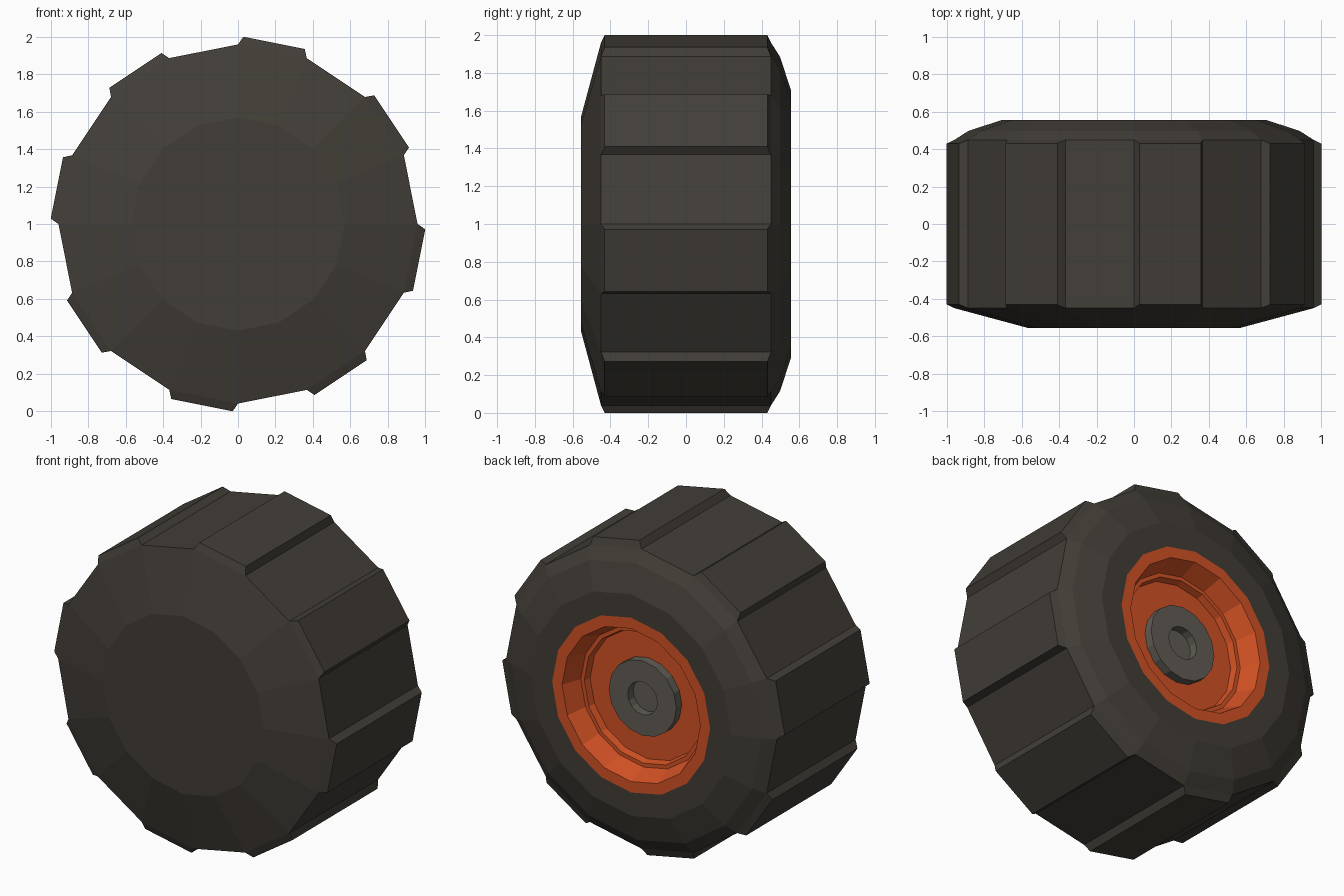
import bpy, bmesh
from math import sin, cos, pi, atan2, degrees

if "Cube" in bpy.data.objects:
    bpy.data.objects.remove(bpy.data.objects["Cube"])

SIDES = 16
CENTRE_Z = 1.0


def material(name, rgb):
    m = bpy.data.materials.new(name)
    m.diffuse_color = (*rgb, 1)
    m.use_nodes = True
    m.node_tree.nodes["Principled BSDF"].inputs["Base Color"].default_value = m.diffuse_color
    return m


def lathe(name, profile, mat, cap_start=False, cap_end=False, raise_treads=False):
    """Revolve (radius, y) points, ordered front to back along the outside, around the y axis."""
    bm = bmesh.new()
    rings = []
    for r, y in profile:
        rings.append([bm.verts.new((r * cos(2 * pi * i / SIDES), y,
                                    CENTRE_Z + r * sin(2 * pi * i / SIDES)))
                      for i in range(SIDES)])
    bands = []
    for a, b in zip(rings, rings[1:]):
        bands.append([bm.faces.new((a[i], b[i], b[(i + 1) % SIDES], a[(i + 1) % SIDES]))
                      for i in range(SIDES)])
    if cap_start:
        bm.faces.new(rings[0])
    if cap_end:
        bm.faces.new(rings[-1][::-1])
    bm.normal_update()
    # every other face of the tread band becomes a raised block
    if raise_treads:
        blocks = bands[1][1::2]
        bmesh.ops.inset_individual(bm, faces=blocks, thickness=0.028, depth=0.046)
    me = bpy.data.meshes.new(name)
    bm.to_mesh(me)
    bm.free()
    me.materials.append(mat)
    ob = bpy.data.objects.new(name, me)
    bpy.context.collection.objects.link(ob)
    return ob


rubber = material("rubber", (0.055, 0.048, 0.039))
orange = material("orange_paint", (0.65, 0.085, 0.018))
metal = material("hub_metal", (0.12, 0.11, 0.09))

# tyre: closed front face, sloped shoulder, tread band, rounded back shoulder
lathe("tyre", [(0.57, -0.555), (0.96, -0.45), (0.96, 0.45), (0.885, 0.498),
               (0.71, 0.555), (0.56, 0.555)], rubber, cap_start=True, raise_treads=True)

# dished rim on the back
lathe("rim", [(0.56, 0.555), (0.49, 0.555), (0.445, 0.43), (0.42, 0.43),
              (0.41, 0.385), (0.2, 0.385)], orange)

# hub washer with a blind axle hole
lathe("hub", [(0.24, 0.385), (0.24, 0.44), (0.105, 0.44), (0.105, 0.385)],
      metal, cap_end=True)
